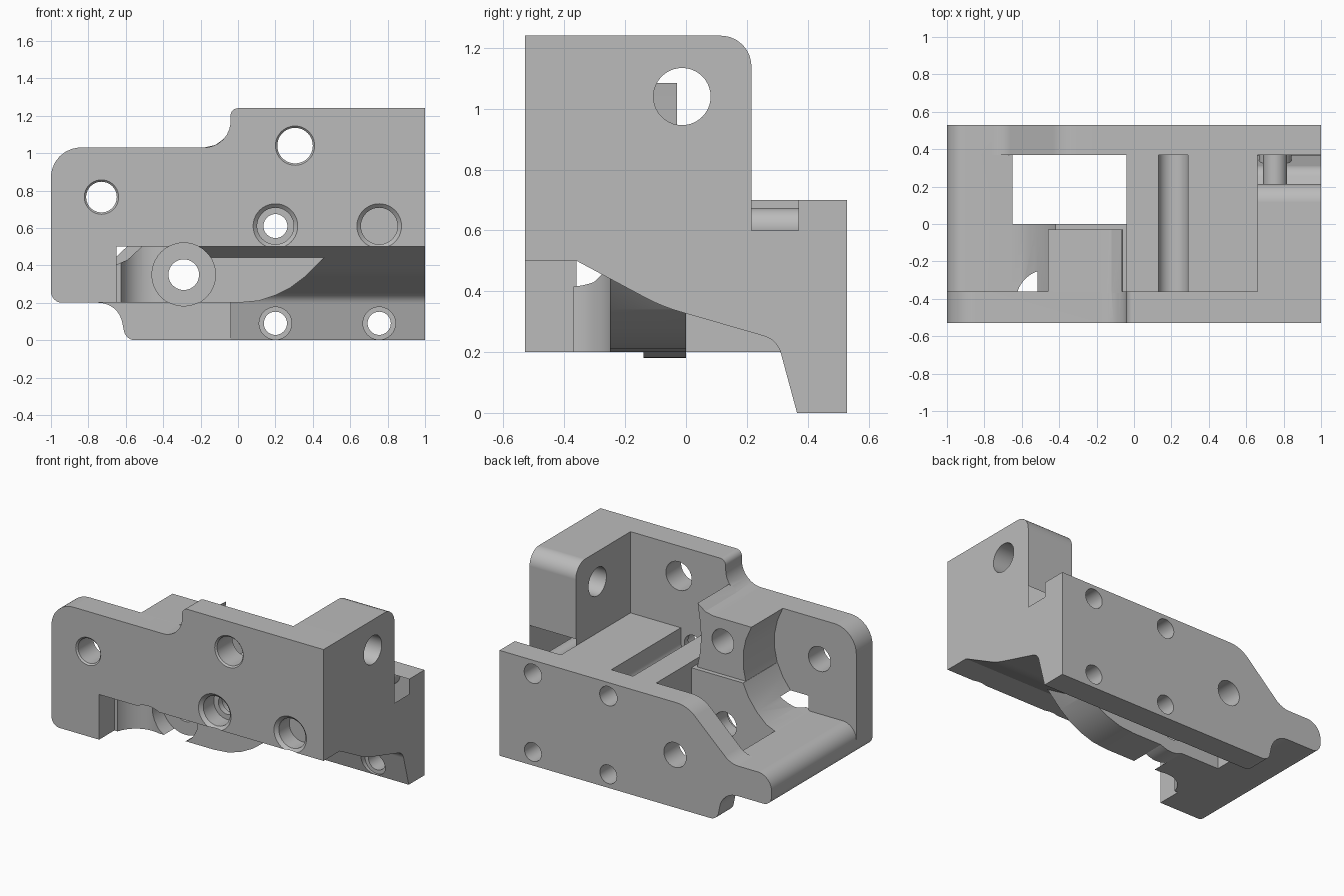
import bpy, bmesh, math
from mathutils import Vector, Matrix

if "Cube" in bpy.data.objects:
    bpy.data.objects.remove(bpy.data.objects["Cube"])

grey = bpy.data.materials.new("machined_grey")
grey.use_nodes = True
grey.diffuse_color = (0.5, 0.5, 0.5, 1)
grey.node_tree.nodes["Principled BSDF"].inputs["Base Color"].default_value = (0.5, 0.5, 0.5, 1)


def rounded(points, steps=8):
    """Outline from (u, v) corners, or (u, v, radius) for a rounded corner."""
    out = []
    for i, corner in enumerate(points):
        p = Vector((corner[0], corner[1], 0))
        if len(corner) == 2:
            out.append(p)
            continue
        r = corner[2]
        a = (Vector((*points[i - 1][:2], 0)) - p).normalized()
        b = (Vector((*points[(i + 1) % len(points)][:2], 0)) - p).normalized()
        half = a.angle(b) / 2
        centre = p + (a + b).normalized() * r / math.sin(half)
        start = p + a * r / math.tan(half) - centre
        end = p + b * r / math.tan(half) - centre
        for k in range(steps + 1):
            out.append(centre + start.lerp(end, k / steps).normalized() * r)
    return out


def finish(name, bm):
    bmesh.ops.recalc_face_normals(bm, faces=bm.faces)
    mesh = bpy.data.meshes.new(name)
    bm.to_mesh(mesh)
    bm.free()
    mesh.materials.append(grey)
    ob = bpy.data.objects.new(name, mesh)
    bpy.context.collection.objects.link(ob)
    return ob


def prism(name, axis, lo, hi, points):
    """Extrude an outline of (x, z) along y, or of (y, z) along x."""
    bm = bmesh.new()
    outline = rounded(points)
    place = (lambda p, d: (d, p.x, p.y)) if axis == "x" else (lambda p, d: (p.x, d, p.y))
    face = bm.faces.new([bm.verts.new(place(p, lo)) for p in outline])
    moved = bmesh.ops.extrude_face_region(bm, geom=[face])["geom"]
    shift = Vector((hi - lo, 0, 0)) if axis == "x" else Vector((0, hi - lo, 0))
    bmesh.ops.translate(bm, vec=shift, verts=[g for g in moved if isinstance(g, bmesh.types.BMVert)])
    return finish(name, bm)


def cylinder(name, axis, centre, lo, hi, r, r_end=None):
    """Cylinder or cone from lo to hi along an axis."""
    u, v = centre
    mid = (lo + hi) / 2
    turn, at = {
        "x": (Matrix.Rotation(math.pi / 2, 4, "Y"), (mid, u, v)),
        "y": (Matrix.Rotation(-math.pi / 2, 4, "X"), (u, mid, v)),
        "z": (Matrix.Identity(4), (u, v, mid)),
    }[axis]
    bm = bmesh.new()
    bmesh.ops.create_cone(bm, cap_ends=True, segments=40, radius1=r, depth=hi - lo,
                          radius2=r if r_end is None else r_end,
                          matrix=Matrix.Translation(at) @ turn)
    return finish(name, bm)


def combine(body, part, operation):
    bpy.context.view_layer.objects.active = body
    mod = body.modifiers.new(part.name, "BOOLEAN")
    mod.operation = operation
    mod.solver = "EXACT"
    mod.object = part
    bpy.ops.object.modifier_apply(modifier=mod.name)
    bpy.data.objects.remove(part)


# Front wall with stepped top
body = prism("bracket_body", "y", -0.53, -0.36, [
    (-1, 0.2, 0.06), (-0.65, 0.2), (-0.65, 0.5), (1, 0.5), (1, 1.24),
    (-0.04, 1.24, 0.04), (-0.04, 1.03, 0.14), (-1, 1.03, 0.16)])

parts = [
    # Thick bed with a curved underside
    prism("bed", "x", -0.04, 1, [
        (-0.53, 0.5), (-0.36, 0.5), (-0.08, 0.35, 0.6), (0.3, 0.24, 0.08),
        (0.365, 0), (0.53, 0), (0.53, 0.7), (-0.53, 0.7)]),
    # Back wall sloping down to the left rail
    prism("back_wall", "y", 0.37, 0.53, [
        (-1, 0.2, 0.06), (-0.64, 0.2, 0.13), (-0.6, 0, 0.06), (0.1, 0), (0.1, 0.7),
        (-0.38, 0.7, 0.2), (-0.7, 0.4, 0.15), (-1, 0.4, 0.1)]),
    prism("left_rail", "y", -0.53, 0.53, [
        (-1, 0.2, 0.06), (-0.65, 0.2), (-0.65, 0.4), (-1, 0.4, 0.1)]),
    # Central saddle and the block above it
    prism("saddle", "y", -0.37, 0, [
        (-0.66, 0.2), (0, 0.2), (0.11, 0.21), (0.2, 0.24), (0.28, 0.28), (0.36, 0.34),
        (0.46, 0.44), (0.46, 0.5), (-0.03, 0.5), (-0.03, 0.66), (-0.42, 0.66),
        (-0.46, 0.575), (-0.52, 0.495), (-0.59, 0.43), (-0.66, 0.4)]),
    prism("upper_block", "y", -0.37, -0.03, [
        (-0.42, 0.65), (-0.4, 0.75), (-0.4, 0.85), (-0.42, 0.94), (-0.46, 1.03),
        (-0.18, 1.03), (-0.12, 1.044), (-0.065, 1.085), (-0.085, 0.95),
        (-0.09, 0.85), (-0.08, 0.75), (-0.06, 0.65)]),
    cylinder("saddle_boss", "y", (-0.29, 0.35), -0.14, 0, 0.17),
    # Tall right block and its ramp
    prism("tall_block", "x", 0.66, 1, [
        (-0.53, 0.5), (0.215, 0.5), (0.215, 1.24, 0.1), (-0.53, 1.24)]),
    prism("ramp", "x", 0.66, 1, [(0.2, 0.6), (0.2, 0.75), (0.37, 0.7), (0.37, 0.6)]),
]
for part in parts:
    combine(body, part, "UNION")

cuts = [
    # Relief under the saddle, side pocket and boss clearance
    prism("relief_cut", "x", -0.46, 0.6, [
        (-0.6, 0.1), (-0.6, 0.5), (-0.36, 0.5), (-0.25, 0.442), (-0.25, 0.1)]),
    cylinder("pocket_cut", "z", (-0.46, -0.415), 0.1, 0.5, 0.172),
    cylinder("boss_cut", "y", (-0.29, 0.35), -0.6, -0.14, 0.17),
    # Groove across the bed
    prism("groove_cut", "y", -0.36, 0.37, [
        (0.13, 0.8), (0.13, 0.53, 0.075), (0.29, 0.53, 0.075), (0.29, 0.8)]),
    # Pivot bore, blind bore and cross bore
    cylinder("pivot_cut", "y", (-0.29, 0.35), -0.3, 0.6, 0.082),
    cylinder("blind_cut", "y", (-0.25, 0.88), -0.25, 0.1, 0.08),
    cylinder("cross_cut", "x", (-0.013, 1.04), 0.5, 1.1, 0.094),
]
# Chamfered holes in the front wall
for x, z, r in ((-0.73, 0.765, 0.082), (0.305, 1.04, 0.095)):
    cuts.append(cylinder("wall_hole", "y", (x, z), -0.6, -0.3, r))
    cuts.append(cylinder("wall_chamfer", "y", (x, z), -0.54, -0.52, r + 0.02, r))
# Counterbored bolt holes
for x in (0.2, 0.755):
    cuts.append(cylinder("upper_bolt", "y", (x, 0.61), -0.6, 0.6, 0.064))
    cuts.append(cylinder("upper_counterbore", "y", (x, 0.61), -0.6, -0.4, 0.098))
    cuts.append(cylinder("upper_chamfer", "y", (x, 0.61), -0.54, -0.51, 0.13, 0.098))
    cuts.append(cylinder("lower_bolt", "y", (x, 0.09), 0.2, 0.6, 0.062))
    cuts.append(cylinder("lower_counterbore", "y", (x, 0.09), 0.2, 0.38, 0.087))
for cut in cuts:
    combine(body, cut, "DIFFERENCE")

# Smooth curved faces, keep edges sharp
bpy.ops.object.select_all(action="DESELECT")
body.select_set(True)
bpy.context.view_layer.objects.active = body
bpy.ops.object.shade_smooth_by_angle(angle=math.radians(22))
weighted = body.modifiers.new("even_shading", "WEIGHTED_NORMAL")
weighted.keep_sharp = True
